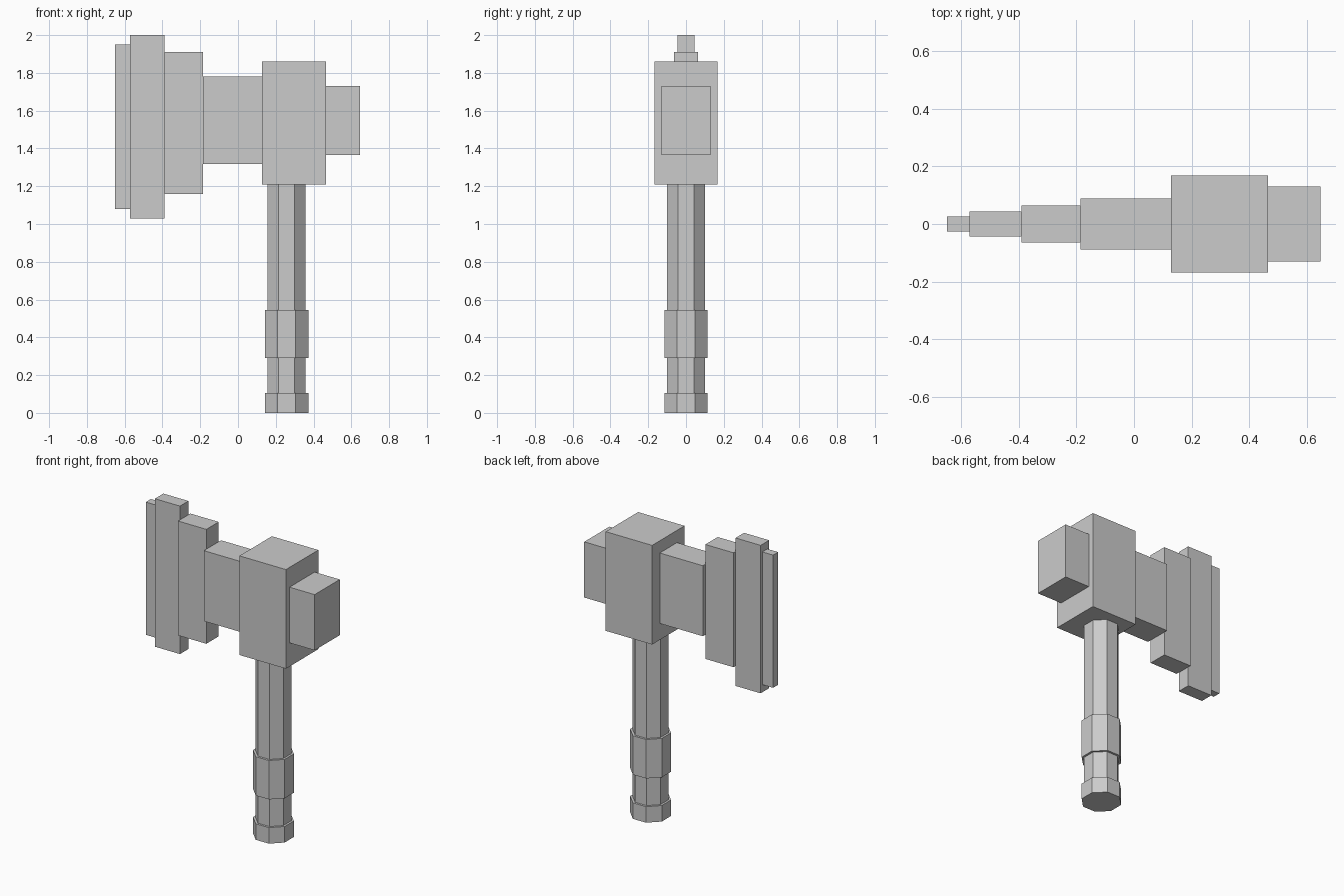
import bpy
import math

if "Cube" in bpy.data.objects:
    bpy.data.objects.remove(bpy.data.objects["Cube"])

grey = bpy.data.materials.new("plain_grey")
grey.diffuse_color = (0.6, 0.6, 0.6, 1)
grey.use_nodes = True
grey.node_tree.nodes["Principled BSDF"].inputs["Base Color"].default_value = grey.diffuse_color

HANDLE_X = 0.257


def finish(name):
    ob = bpy.context.object
    ob.name = name
    bpy.ops.object.transform_apply(location=False, rotation=True, scale=True)
    ob.data.materials.append(grey)


def block(name, x0, x1, half_depth, z0, z1):
    bpy.ops.mesh.primitive_cube_add(size=1, location=((x0 + x1) / 2, 0, (z0 + z1) / 2))
    bpy.context.object.scale = (x1 - x0, 2 * half_depth, z1 - z0)
    finish(name)


def octagon(name, apothem, z0, z1):
    # eight-sided prism with a flat side facing the front
    bpy.ops.mesh.primitive_cylinder_add(
        vertices=8, radius=apothem / math.cos(math.pi / 8), depth=z1 - z0,
        location=(HANDLE_X, 0, (z0 + z1) / 2), rotation=(0, 0, math.pi / 8))
    finish(name)


# Head, from cutting edge to rear poll
block("blade_edge", -0.65, -0.572, 0.026, 1.08, 1.95)
block("blade_front", -0.572, -0.39, 0.044, 1.03, 2.0)
block("blade_middle", -0.39, -0.185, 0.064, 1.16, 1.91)
block("blade_neck", -0.185, 0.128, 0.089, 1.318, 1.78)
block("head_block", 0.128, 0.465, 0.168, 1.21, 1.86)
block("rear_poll", 0.465, 0.647, 0.13, 1.365, 1.73)

# Handle with grip collar and pommel
octagon("handle_shaft", 0.101, 0.105, 1.21)
octagon("grip_collar", 0.115, 0.29, 0.545)
octagon("pommel", 0.115, 0.0, 0.105)
